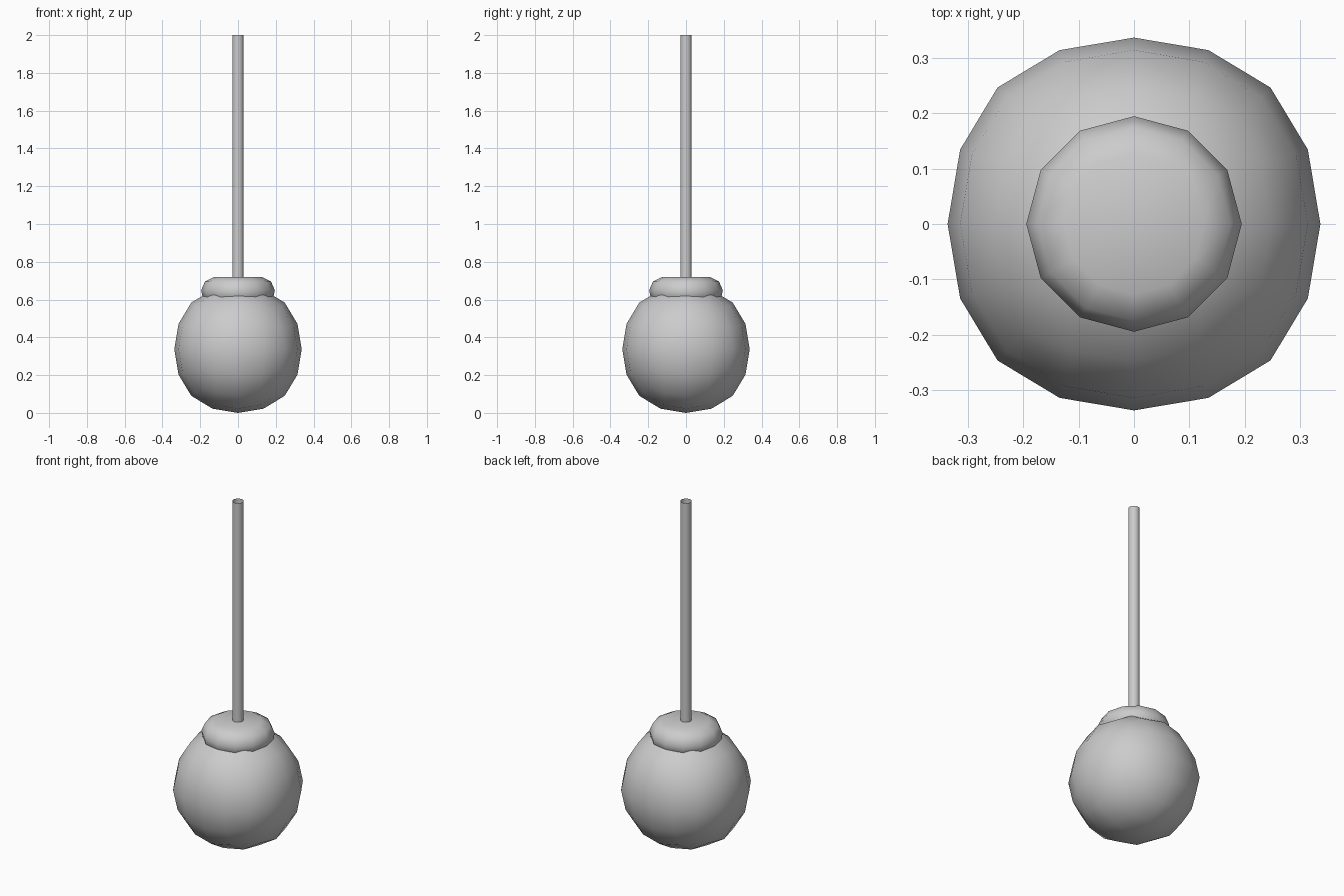
import bpy
import bmesh
import math

default = bpy.data.objects.get("Cube")
if default:
    bpy.data.objects.remove(default, do_unlink=True)

GREY = (0.6, 0.6, 0.6, 1)
grey = bpy.data.materials.new("plain grey")
grey.use_nodes = True
grey.diffuse_color = GREY
grey.node_tree.nodes["Principled BSDF"].inputs["Base Color"].default_value = GREY


def finish(name, bm, location=(0, 0, 0)):
    """Turn a bmesh into a smooth grey object."""
    for face in bm.faces:
        face.smooth = True
    mesh = bpy.data.meshes.new(name)
    bm.to_mesh(mesh)
    bm.free()
    mesh.materials.append(grey)
    obj = bpy.data.objects.new(name, mesh)
    obj.location = location
    bpy.context.collection.objects.link(obj)
    return obj


def lathe(name, profile, sides):
    """Spin (radius, height) points around the z axis."""
    bm = bmesh.new()
    verts = [bm.verts.new((0, r, z)) for r, z in profile]
    edges = [bm.edges.new(pair) for pair in zip(verts, verts[1:])]
    bmesh.ops.spin(bm, geom=verts + edges, axis=(0, 0, 1), cent=(0, 0, 0),
                   angle=math.tau, steps=sides, use_duplicate=False)
    bmesh.ops.remove_doubles(bm, verts=bm.verts, dist=0.0005)
    bmesh.ops.recalc_face_normals(bm, faces=bm.faces)
    return finish(name, bm)


# Round ball: a cube rounded by subdivision
bm = bmesh.new()
bmesh.ops.create_cube(bm, size=0.768)
ball = finish("ball", bm, (0, 0, 0.337))
rounding = ball.modifiers.new("rounding", "SUBSURF")
rounding.levels = rounding.render_levels = 2
rounding.use_limit_surface = False

# Rounded collar sunk into the top of the ball
lathe("collar", [(0, 0.72), (0.127, 0.72), (0.175, 0.695), (0.195, 0.65),
                 (0.185, 0.6), (0.14, 0.575), (0, 0.575)], 12)

# Thin open tube rising from the collar
lathe("rod", [(0.03, 0.7), (0.03, 2)], 16)
